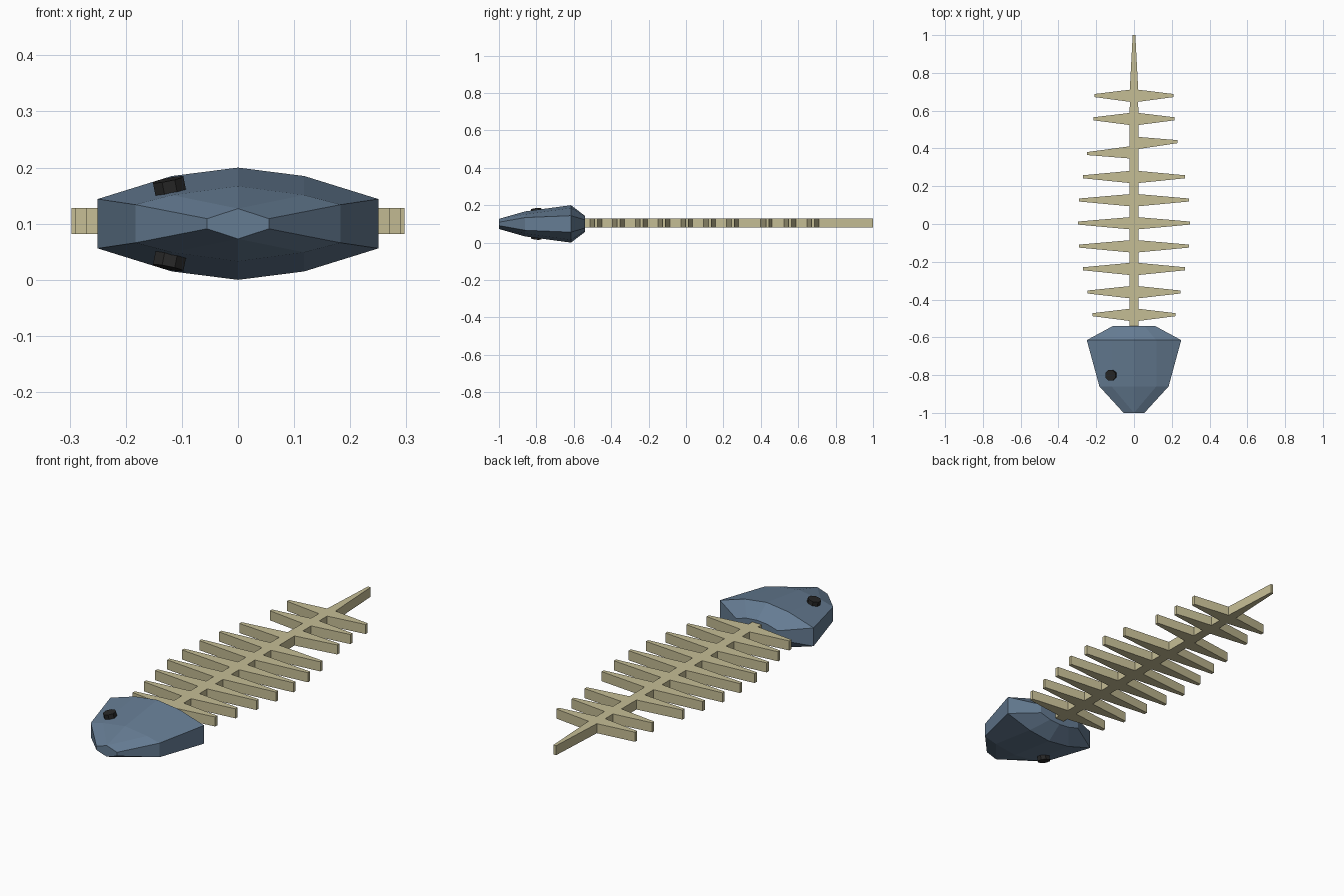
import bpy, bmesh, math
from mathutils import Matrix

if "Cube" in bpy.data.objects:
    bpy.data.objects.remove(bpy.data.objects["Cube"])

def material(name, col):
    m = bpy.data.materials.new(name)
    m.diffuse_color = (*col, 1)
    m.use_nodes = True
    m.node_tree.nodes["Principled BSDF"].inputs["Base Color"].default_value = m.diffuse_color
    return m

BLUE = material("slate_blue", (0.13, 0.20, 0.29))
BONE = material("bone", (0.56, 0.51, 0.30))
BLACK = material("black", (0.02, 0.02, 0.02))
ZC = 0.1  # mid height of the flat body

def finish(name, bm, mat):
    bmesh.ops.remove_doubles(bm, verts=bm.verts, dist=1e-4)
    bmesh.ops.recalc_face_normals(bm, faces=bm.faces)
    me = bpy.data.meshes.new(name)
    bm.to_mesh(me)
    bm.free()
    me.materials.append(mat)
    ob = bpy.data.objects.new(name, me)
    bpy.context.collection.objects.link(ob)
    return ob

# Head: cross-sections (y, quarter profile of x and height above the middle)
sections = [
    (-1.00, [(0, .027), (0, .027), (.055, .009)]),
    (-0.86, [(0, .067), (.118, .051), (.183, .034)]),
    (-0.615, [(0, .10), (.118, .085), (.25, .044)]),
    (-0.54, [(0, .043), (.055, .038), (.112, .022)]),
]
bm = bmesh.new()
rings = []
for y, q in sections:
    half = q + [(x, -z) for x, z in reversed(q)]
    loop = half + [(-x, z) for x, z in reversed(half[1:-1])]
    rings.append([bm.verts.new((x, y, ZC + z)) for x, z in loop])
n = len(rings[0])
for a, b in zip(rings, rings[1:]):
    for i in range(n):
        j = (i + 1) % n
        bm.faces.new((a[i], a[j], b[j], b[i]))
bm.faces.new(rings[0])
bm.faces.new(rings[-1])
finish("head", bm, BLUE)

# Eyes: tilted eight-sided discs on the upper and lower face of one side
for name, s in (("upper_eye", 1), ("lower_eye", -1)):
    bm = bmesh.new()
    place = Matrix.Translation((-.122, -.80, ZC + s * .066)) @ Matrix.Rotation(-s * .2, 4, 'Y') @ Matrix.Rotation(s * .1, 4, 'X')
    bmesh.ops.create_cone(bm, cap_ends=True, segments=8, radius1=.03, radius2=.03,
                          depth=.026, matrix=place @ Matrix.Rotation(math.pi / 8, 4, 'Z'))
    finish(name, bm, BLACK)

# Skeleton: flat outline of spine, ribs and tail spike, extruded upwards
ribs = [(-.48, .22), (-.36, .245), (-.237, .27), (-.117, .29), (.005, .297),
        (.127, .29), (.25, .27), (.405, .24), (.557, .215), (.68, .21)]
def side(s):
    pts = [(s * .025, -.58)]
    for y, w in ribs:
        base = tip = y
        if y == .405:  # this pair is staggered
            base, tip = (.43, .436) if s > 0 else (.38, .373)
            w = .23 if s > 0 else .248
        sx = s * (.025 - .004 * max(y, 0))
        pts += [(sx, base - .033), (s * w, tip - .008),
                (s * w, tip + .008), (sx, base + .031)]
    return pts + [(s * .007, 1.0)]

outline = side(1) + side(-1)[::-1]
bm = bmesh.new()
face = bm.faces.new([bm.verts.new((x, y, ZC - .018)) for x, y in outline])
top = bmesh.ops.extrude_face_region(bm, geom=[face])
bmesh.ops.translate(bm, vec=(0, 0, .046),
                    verts=[v for v in top["geom"] if isinstance(v, bmesh.types.BMVert)])
finish("skeleton", bm, BONE)
